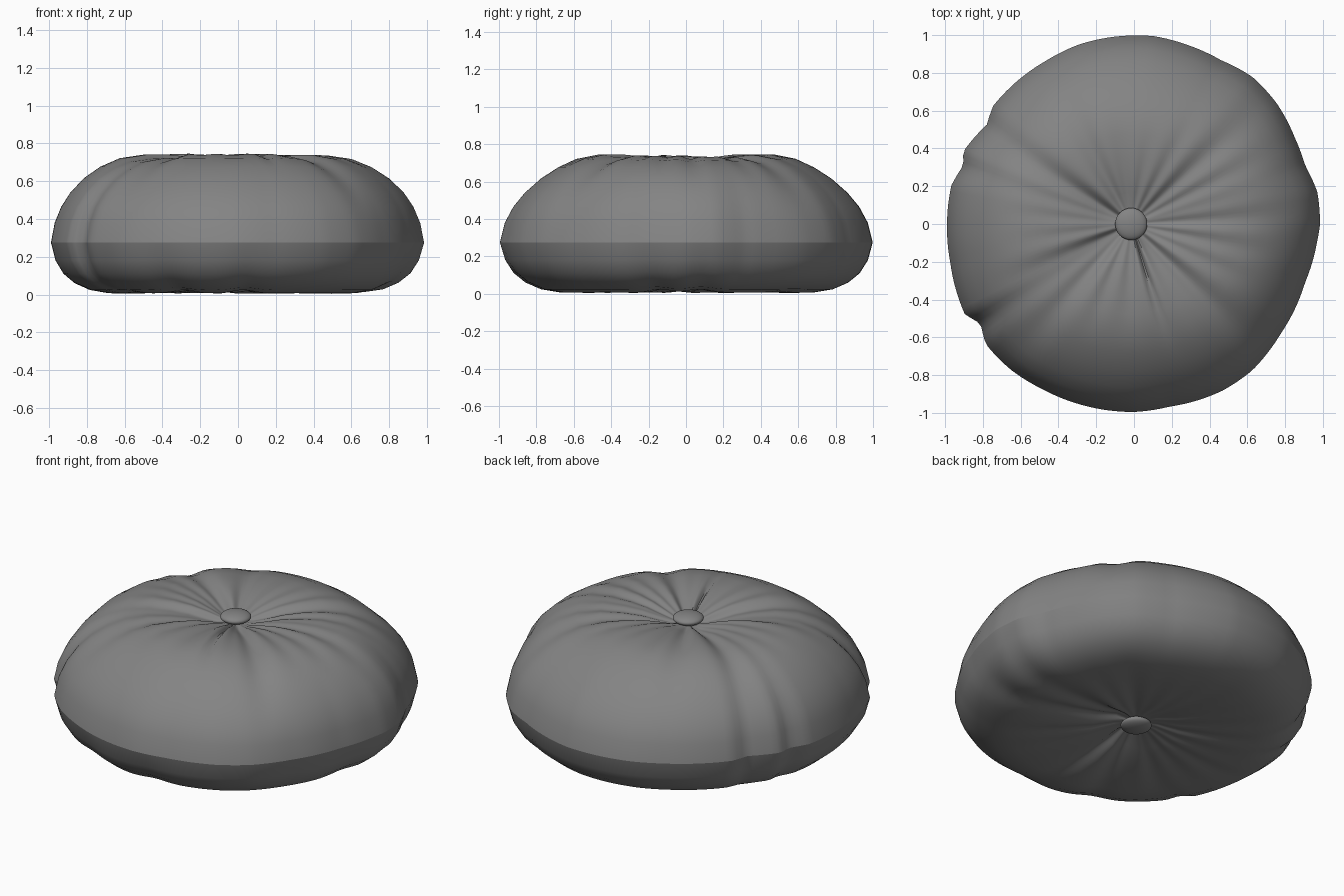
import bpy, bmesh, math, random
from mathutils import Vector

if "Cube" in bpy.data.objects:
    bpy.data.objects.remove(bpy.data.objects["Cube"])

random.seed(4)
SEGMENTS = 180
BUTTON_X = -0.015

fabric = bpy.data.materials.new("grey fabric")
fabric.use_nodes = True
grey = (0.23, 0.23, 0.23, 1)
fabric.diffuse_color = grey
fabric.node_tree.nodes["Principled BSDF"].inputs["Base Color"].default_value = grey

# Half profiles (radius, height) from the button out to the seam
top_profile = [(0.06, 0.695), (0.1, 0.703), (0.17, 0.725), (0.26, 0.74), (0.36, 0.747),
               (0.48, 0.745), (0.6, 0.722), (0.7, 0.677), (0.79, 0.617), (0.87, 0.54),
               (0.925, 0.465), (0.965, 0.38), (0.988, 0.275)]
bottom_profile = [(0.06, 0.055), (0.12, 0.045), (0.24, 0.02), (0.4, 0.008), (0.55, 0.003),
                  (0.68, 0.007), (0.78, 0.024), (0.86, 0.06), (0.92, 0.11),
                  (0.963, 0.18), (0.988, 0.275)]

# Gathered folds: (angle in degrees, depth, width in degrees, reach)
top_folds = [(42, .04, 5, 1), (3, .035, 4, .85), (15, .025, 4, .7), (27, .035, 4, .8),
             (60, .02, 4, .7), (78, .015, 4, .5), (98, .018, 5, .6), (118, .03, 5, .85),
             (148, .045, 5, 1), (162, .03, 4, .75), (174, .025, 4, .65), (188, .02, 4, .6),
             (204, .03, 4, .8), (214, .035, 5, .95), (228, .04, 5, 1), (248, .02, 4, .6),
             (268, .02, 5, .6), (287, .035, 2, .65), (302, .02, 4, .65), (315, .045, 5, 1),
             (334, .025, 4, .7), (348, .03, 4, .75)]
bottom_folds = [(a, random.uniform(.01, .02), random.uniform(4, 6),
                 random.uniform(.6, .9)) for a in range(14, 360, 17)]
bottom_folds += [(a, .03, 5, 1.05) for a in (6, 246, 273, 348)]

# Uneven rim: (angle in degrees, radius)
rim = [(0, .985), (10, .985), (19, .957), (28, .966), (40, .989), (51, 1), (62, .982),
       (73, .989), (84, 1), (107, .994), (118, .982), (140, .973), (146, .94), (157, .982),
       (161, .955), (168, .988), (180, .99), (192, .994), (208, 1.015), (213, .968),
       (219, 1.01), (230, 1.01), (241, 1), (253, .997), (270, .995), (281, .985), (298, .999),
       (309, .996), (323, .97), (341, .957), (354, .973), (360, .985)]


def bell(angle, centre, width):
    gap = (angle - centre + 180) % 360 - 180
    return math.exp(-(gap / width) ** 2)


def fold_depth(angle, radius, folds):
    total = 0
    for centre, depth, width, reach in folds:
        fade = max(0, 1 - (radius / reach) ** 2)
        spread = width * (1 + 0.25 / (radius + 0.1))
        total += depth * fade * bell(angle, centre, spread)
    return total * min(1, radius / 0.15)


def rim_radius(angle):
    for (a, ra), (b, rb) in zip(rim, rim[1:]):
        if a <= angle < b:
            return ra + (rb - ra) * (angle - a) / (b - a)


def ring(bm, radius, height, folds, is_top):
    verts = []
    shoulder = min(1, max(0, (radius - 0.45) / 0.538))
    for i in range(SEGMENTS):
        angle = 360 * i / SEGMENTS
        a = math.radians(angle)
        depth = fold_depth(angle, radius, folds)
        r = radius * (1 + (rim_radius(angle) / top_profile[-1][0] - 1) * shoulder)
        if is_top:
            # upper shoulder is fuller at the sides than front and back
            r += 0.02 * math.cos(2 * a) * math.sin(math.pi * shoulder)
            z = height - depth
        else:
            # long folds pull the lower shoulder in
            r -= depth * shoulder
            z = height + depth
        x = r * math.cos(a) + BUTTON_X * (1 - shoulder)
        verts.append(bm.verts.new((x, r * math.sin(a), z)))
    return verts


def bridge(bm, inner, outer):
    for i in range(SEGMENTS):
        j = (i + 1) % SEGMENTS
        bm.faces.new((inner[i], outer[i], outer[j], inner[j]))


def finish(bm, name):
    bmesh.ops.recalc_face_normals(bm, faces=bm.faces)
    mesh = bpy.data.meshes.new(name)
    bm.to_mesh(mesh)
    bm.free()
    obj = bpy.data.objects.new(name, mesh)
    bpy.context.collection.objects.link(obj)
    mesh.materials.append(fabric)
    bpy.ops.object.select_all(action="DESELECT")
    obj.select_set(True)
    bpy.context.view_layer.objects.active = obj
    bpy.ops.object.shade_smooth_by_angle(angle=math.radians(40), keep_sharp_edges=True)


# Cushion: gathered top and bottom panels meeting at one seam
bm = bmesh.new()
top = [ring(bm, r, z, top_folds, True) for r, z in top_profile]
bottom = [ring(bm, r, z, bottom_folds, False) for r, z in bottom_profile[:-1]] + [top[-1]]
for panel in (top, bottom):
    for inner, outer in zip(panel, panel[1:]):
        bridge(bm, inner, outer)
    bm.faces.new(panel[0])
seam = top[-1]
for i in range(SEGMENTS):
    # level the seam and keep it crisp
    seam[i].co.z = top_profile[-1][1]
    bm.edges.get((seam[i], seam[(i + 1) % SEGMENTS])).smooth = False
finish(bm, "cushion")

# Flattened tufting buttons
for name, height in (("top_button", 0.706), ("bottom_button", 0.042)):
    bm = bmesh.new()
    bmesh.ops.create_uvsphere(bm, u_segments=32, v_segments=16, radius=0.085)
    bmesh.ops.scale(bm, vec=Vector((1, 1, 0.36)), verts=bm.verts)
    bmesh.ops.translate(bm, vec=Vector((BUTTON_X, 0, height)), verts=bm.verts)
    finish(bm, name)
